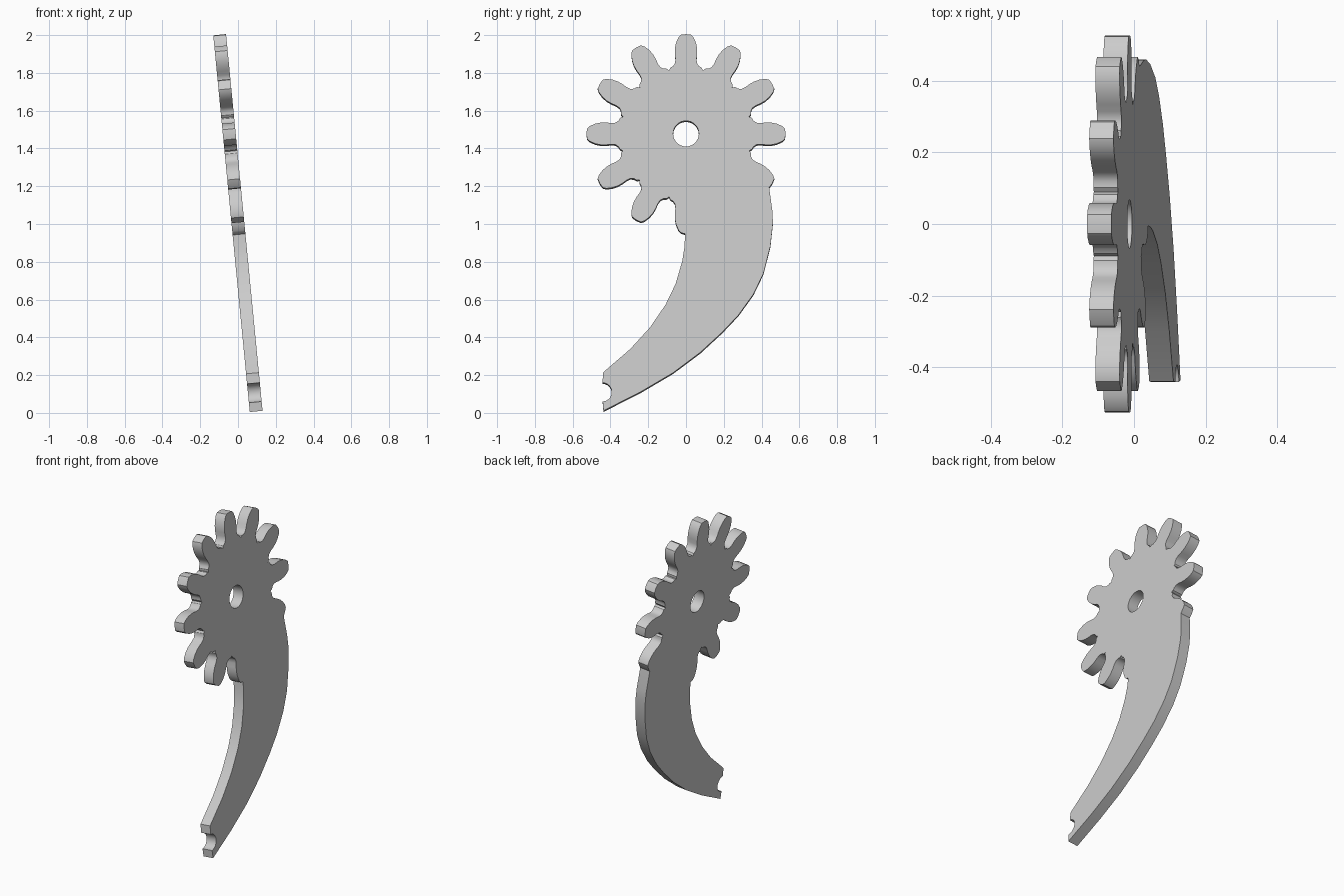
import bpy
import bmesh
from math import asin, cos, sin, pi, radians
from mathutils import Matrix, Vector

if "Cube" in bpy.data.objects:
    bpy.data.objects.remove(bpy.data.objects["Cube"], do_unlink=True)

TILT = asin(0.0965)
THICKNESS = 0.068
GEAR_Z = 1.475
TEETH = 12

# Half of a tooth, root to tip: distance from hub, half width
FLANK = [(0.349, 0.083), (0.357, 0.069), (0.373, 0.058), (0.395, 0.056),
         (0.42, 0.059), (0.45, 0.059), (0.48, 0.053), (0.51, 0.04), (0.524, 0.027)]


def place(points, angle):
    """Turn hub-centred points by an angle and move them to the gear centre."""
    c, s = cos(angle), sin(angle)
    return [(c * r - s * h, GEAR_Z + s * r + c * h) for r, h in points]


def arc(y, z, radius, start, end, steps):
    angles = [start + (end - start) * i / steps for i in range(steps + 1)]
    return [(y + radius * cos(a), z + radius * sin(a)) for a in angles]


rising = [(r, -h) for r, h in FLANK]
tip = [(0.527, 0.0)]
falling = FLANK[::-1]
valley = [(0.346 * cos(pi / TEETH), 0.346 * sin(pi / TEETH))]

# Gear teeth, the first and last merging into the arm
outline = place(rising[-1:] + tip + falling + valley, radians(-30))
for i in range(10 - 1):
    outline += place(rising + tip + falling + valley, i * 2 * pi / TEETH)
outline += place(rising, radians(270))

# Concave inner edge of the arm
outline += [(-0.005, 0.945), (-0.008, 0.875), (-0.02, 0.80), (-0.055, 0.68),
            (-0.108, 0.57), (-0.19, 0.45), (-0.295, 0.335), (-0.44, 0.21)]
# Round notch in the arm's end
outline += arc(-0.443, 0.107, 0.05, radians(88), radians(-88), 12)
# Convex outer edge of the arm
outline += [(-0.437, 0.008), (-0.24, 0.108), (-0.07, 0.208), (0.077, 0.318),
            (0.193, 0.425), (0.278, 0.515), (0.357, 0.625), (0.41, 0.735),
            (0.447, 0.88), (0.46, 1.0), (0.458, 1.06)]

# Flat filled profile with the hub hole, extruded to a plate
curve = bpy.data.curves.new("gear_arm", "CURVE")
curve.dimensions = "2D"
curve.fill_mode = "BOTH"
curve.extrude = THICKNESS / 2
for loop in (outline, arc(0, GEAR_Z, 0.068, 0, 2 * pi * 31 / 32, 31)):
    spline = curve.splines.new("POLY")
    spline.points.add(len(loop) - 1)
    for point, (y, z) in zip(spline.points, loop):
        point.co = (y, (z - 1) / cos(TILT), 0, 1)
    spline.use_cyclic_u = True
plate = bpy.data.objects.new("gear_arm", curve)
bpy.context.collection.objects.link(plate)
bpy.ops.object.select_all(action="DESELECT")
plate.select_set(True)
bpy.context.view_layer.objects.active = plate
bpy.ops.object.convert(target="MESH")
plate = bpy.context.object

# Weld the rims and stand the plate up with its lean
across = Vector((0, 1, 0))
up = Vector((-sin(TILT), 0, cos(TILT)))
stand = Matrix((across, up, across.cross(up))).transposed().to_4x4()
bm = bmesh.new()
bm.from_mesh(plate.data)
bmesh.ops.remove_doubles(bm, verts=bm.verts, dist=0.0005)
bmesh.ops.transform(bm, matrix=Matrix.Translation((0, 0, 1)) @ stand, verts=bm.verts)
bmesh.ops.recalc_face_normals(bm, faces=bm.faces)
bm.to_mesh(plate.data)
bm.free()

# Plain grey finish
grey = bpy.data.materials.new("plain_grey")
grey.use_nodes = True
colour = (0.6, 0.6, 0.6, 1)
grey.diffuse_color = colour
grey.node_tree.nodes["Principled BSDF"].inputs["Base Color"].default_value = colour
plate.data.materials.clear()
plate.data.materials.append(grey)
bpy.ops.object.shade_smooth_by_angle(angle=radians(35))
